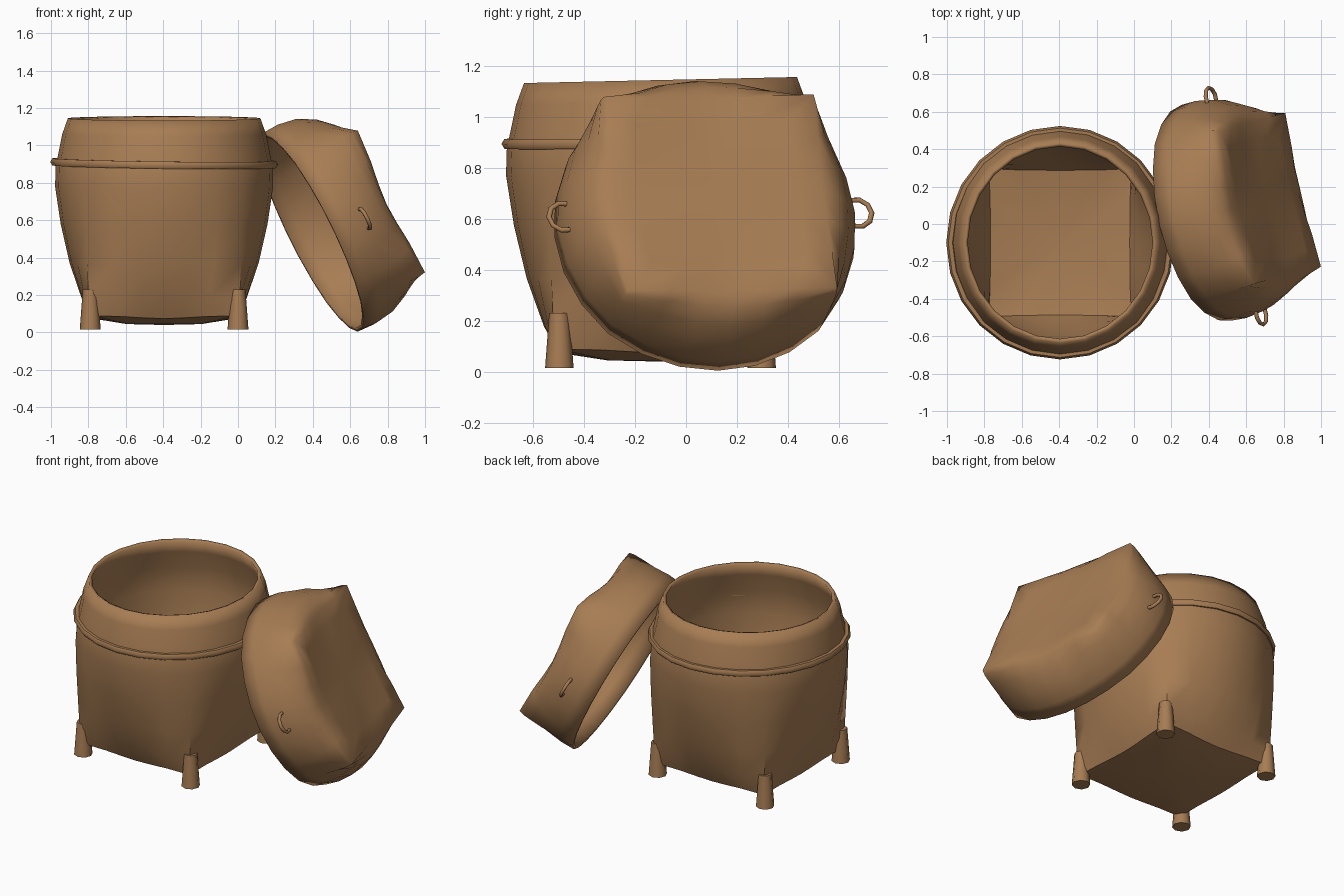
import bpy, bmesh, math
from mathutils import Vector, Matrix

if "Cube" in bpy.data.objects:
    bpy.data.objects.remove(bpy.data.objects["Cube"])

brown = bpy.data.materials.new("woven brown")
brown.diffuse_color = (0.39, 0.205, 0.088, 1)
brown.use_nodes = True
brown.node_tree.nodes["Principled BSDF"].inputs["Base Color"].default_value = brown.diffuse_color
N = 24
BASKET = Vector((-0.395, -0.10, 0))


def finish(ob, angle=35):
    ob.data.materials.append(brown)
    bpy.ops.object.select_all(action='DESELECT')
    ob.select_set(True)
    bpy.context.view_layer.objects.active = ob
    bpy.ops.object.shade_smooth_by_angle(angle=math.radians(angle))
    return ob


def from_bmesh(name, bm, matrix):
    me = bpy.data.meshes.new(name)
    bm.to_mesh(me)
    bm.free()
    ob = bpy.data.objects.new(name, me)
    bpy.context.collection.objects.link(ob)
    ob.matrix_world = matrix
    return ob


def shell(name, rings, matrix, pole_first=None, pole_last=None, tilt=0.0, angle=45):
    """Loft of rings (height, half width, corner radius, sag of side middles)."""
    bm = bmesh.new()
    loops = []
    for z, w, c, sag in rings:
        s = (c / w - 1) / (math.sqrt(2) - 1)
        loop = []
        for i in range(N):
            a = 2 * math.pi * i / N
            r = w * (1 - s + s / max(abs(math.cos(a)), abs(math.sin(a))))
            y = r * math.sin(a)
            h = z - sag * math.cos(2 * a) ** 2 + tilt * y * z
            loop.append(bm.verts.new((r * math.cos(a), y, h)))
        loops.append(loop)
    for a, b in zip(loops, loops[1:]):
        for i in range(N):
            j = (i + 1) % N
            bm.faces.new((a[i], a[j], b[j], b[i]))
    for pole, loop, first in ((pole_first, loops[0], True), (pole_last, loops[-1], False)):
        if pole is not None:
            p = bm.verts.new((0, 0, pole))
            for i in range(N):
                j = (i + 1) % N
                bm.faces.new((loop[j], loop[i], p) if first else (loop[i], loop[j], p))
    ob = from_bmesh(name, bm, matrix)
    mod = ob.modifiers.new("wall", 'SOLIDIFY')
    mod.thickness = 0.022
    mod.offset = -1
    return finish(ob, angle)


# Basket body: square foot with corner ridges growing into a round mouth
at_basket = Matrix.Translation(BASKET) @ Matrix.Diagonal((1, 1.04, 1, 1))
shell("basket_body", [
    (0.045, 0.20, 0.27, 0.0), (0.09, 0.385, 0.555, 0.015),
    (0.18, 0.44, 0.572, 0.0), (0.37, 0.505, 0.582, 0.0),
    (0.58, 0.553, 0.592, 0.0), (0.78, 0.583, 0.597, 0.0),
    (0.89, 0.580, 0.588, 0.0), (0.95, 0.567, 0.570, 0.0),
    (1.06, 0.545, 0.547, 0.0), (1.145, 0.515, 0.515, 0.0)],
    at_basket, pole_first=0.04, tilt=0.02)

# Rounded band where the lid rests
bpy.ops.mesh.primitive_torus_add(major_radius=0.587, minor_radius=0.022,
                                 major_segments=N, minor_segments=6,
                                 location=BASKET + Vector((0, 0, 0.905)),
                                 rotation=(math.radians(1), math.radians(0.7), 0))
band = bpy.context.object
band.name = "basket_band"
band.scale.y = 1.025
finish(band, 60)

# Four short round feet under the corners
for sx, nx in ((-1, "left"), (1, "right")):
    for sy, ny in ((-1, "front"), (1, "back")):
        bpy.ops.mesh.primitive_cone_add(
            vertices=8, radius1=0.056, radius2=0.04, depth=0.215,
            location=BASKET + Vector((sx * 0.395, sy * 0.397, 0.1225)))
        bpy.context.object.name = f"{ny}_{nx}_leg"
        finish(bpy.context.object, 50)

# Lid frame: u runs along the top edge, n points out of the square top
n = Vector((0.876, 0.198, 0.439)).normalized()
u = Vector((-0.226, 0.974, 0.012))
u = (u - n * u.dot(n)).normalized()
v = n.cross(u)
lid_frame = Matrix.Translation((0.405, 0.064, 0.545)) @ Matrix((u, v, n)).transposed().to_4x4()

# Leaning lid: round rim, softly squared top
shell("lid", [
    (-0.02, 0.592, 0.600, 0.0), (0.07, 0.596, 0.604, 0.0),
    (0.17, 0.580, 0.606, 0.0), (0.27, 0.530, 0.606, 0.0),
    (0.33, 0.480, 0.604, 0.01), (0.365, 0.420, 0.596, 0.03),
    (0.35, 0.330, 0.44, 0.015), (0.34, 0.18, 0.22, 0.0)],
    lid_frame, pole_last=0.335, angle=65)

# Cord loops on two sides of the lid
for side, name in ((1, "back_lid_loop"), (-1, "front_lid_loop")):
    cu = bpy.data.curves.new(name, 'CURVE')
    cu.dimensions = '3D'
    cu.bevel_depth = 0.011
    cu.bevel_resolution = 1
    cu.use_fill_caps = True
    sp = cu.splines.new('POLY')
    sp.points.add(6)
    for k, p in enumerate(sp.points):
        a = math.radians(-110 + 220 * k / 6)
        p.co = (side * (0.59 + 0.06 * math.cos(a)), 0.06 * math.sin(a), 0.16, 1)
    ob = bpy.data.objects.new(name, cu)
    bpy.context.collection.objects.link(ob)
    ob.matrix_world = lid_frame
    cu.materials.append(brown)
